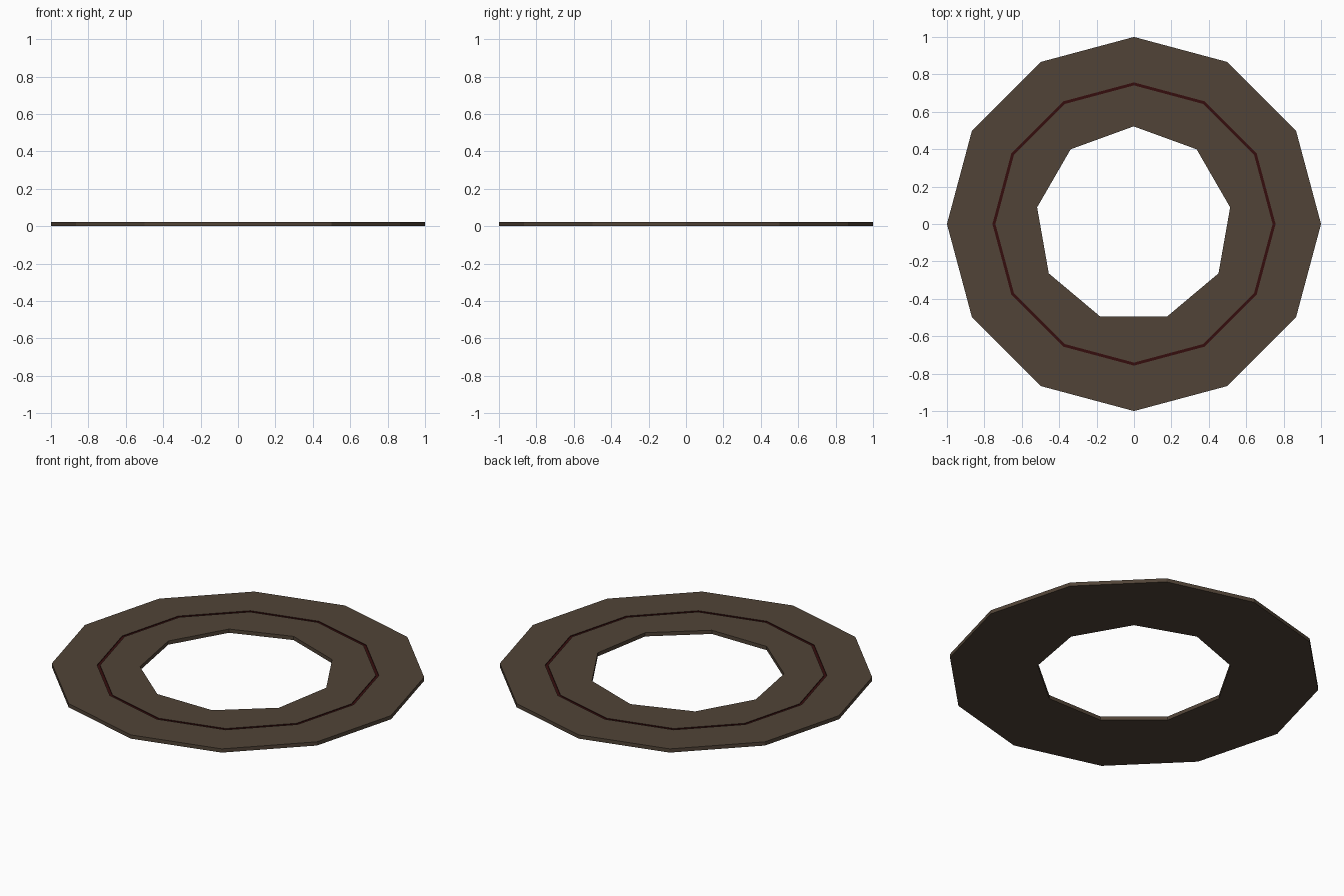
import bpy, bmesh, math

if "Cube" in bpy.data.objects:
    bpy.data.objects.remove(bpy.data.objects["Cube"])

H = 0.022          # plate thickness
GROOVE = 0.004     # depth of the red line


def material(name, rgb):
    m = bpy.data.materials.new(name)
    m.diffuse_color = (*rgb, 1.0)
    m.use_nodes = True
    m.node_tree.nodes["Principled BSDF"].inputs["Base Color"].default_value = m.diffuse_color
    return m


brown = material("dark brown", (0.082, 0.057, 0.038))
red = material("dark red", (0.036, 0.004, 0.004))


def ring_solid(name, profile, sides):
    """Sweep a closed (radius, z, material of next band) profile around z."""
    bm = bmesh.new()
    rows = []
    for i in range(sides):
        a = 2 * math.pi * i / sides
        rows.append([bm.verts.new((r * math.cos(a), r * math.sin(a), z))
                     for r, z, _ in profile])
    n = len(profile)
    for i in range(sides):
        a, b = rows[i], rows[(i + 1) % sides]
        for j in range(n):
            k = (j + 1) % n
            f = bm.faces.new((a[j], b[j], b[k], a[k]))
            f.material_index = profile[j][2]
    bmesh.ops.recalc_face_normals(bm, faces=bm.faces)
    me = bpy.data.meshes.new(name)
    bm.to_mesh(me)
    bm.free()
    ob = bpy.data.objects.new(name, me)
    bpy.context.collection.objects.link(ob)
    return ob


# Twelve-sided flat ring with a thin red line let into its top
ring = ring_solid("flat_ring", [
    (0.30, 0, 0), (1.0, 0, 0), (1.0, H, 0),
    (0.757, H, 1), (0.757, H - GROOVE, 1), (0.741, H - GROOVE, 1),
    (0.741, H, 0), (0.30, H, 0)], 12)
ring.data.materials.append(brown)
ring.data.materials.append(red)

# Nine-sided centre hole, cut through with one corner facing the back
bpy.ops.mesh.primitive_cylinder_add(vertices=9, radius=0.524, depth=0.4,
                                    location=(-0.002, -0.002, 0))
cutter = bpy.context.object
cutter.name = "hole_cutter"
cutter.hide_render = True
top = max(cutter.data.vertices, key=lambda v: v.co.y)
cutter.rotation_euler.z = math.pi / 2 - math.atan2(top.co.y, top.co.x)
cutter.data.materials.append(brown)

mod = ring.modifiers.new("centre_hole", 'BOOLEAN')
mod.operation = 'DIFFERENCE'
mod.solver = 'EXACT'
mod.object = cutter
bpy.context.view_layer.objects.active = ring
bpy.ops.object.modifier_apply(modifier=mod.name)
bpy.data.objects.remove(cutter)
